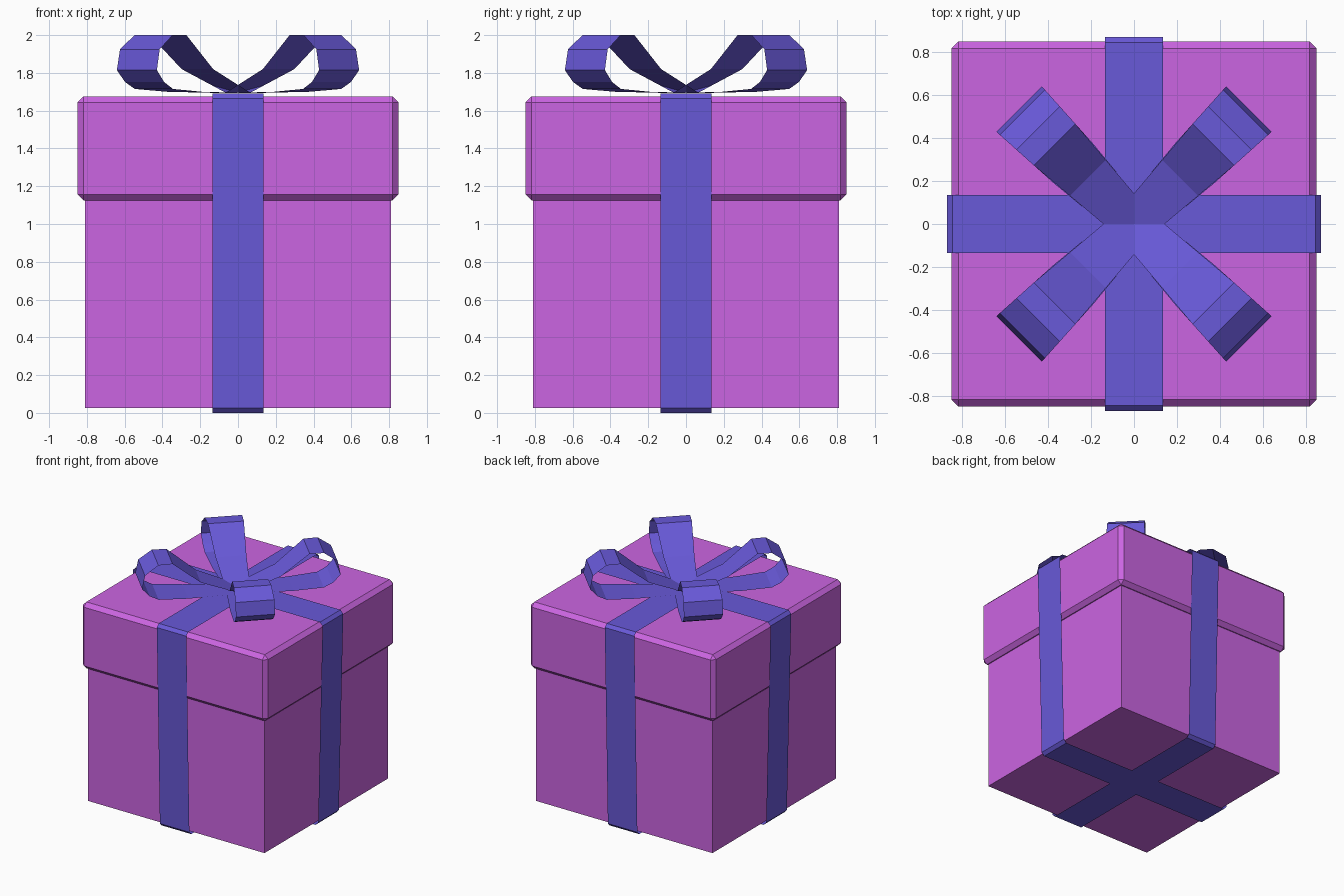
import bpy, bmesh, math
from mathutils import Matrix

if "Cube" in bpy.data.objects:
    bpy.data.objects.remove(bpy.data.objects["Cube"])


def material(name, color):
    m = bpy.data.materials.new(name)
    m.diffuse_color = color
    m.use_nodes = True
    m.node_tree.nodes["Principled BSDF"].inputs["Base Color"].default_value = m.diffuse_color
    return m


PAPER = material("pink_paper", (0.60, 0.13, 0.76, 1))
RIBBON = material("blue_ribbon", (0.14, 0.10, 0.69, 1))


def add_object(name, bm, mat):
    mesh = bpy.data.meshes.new(name)
    bm.to_mesh(mesh)
    bm.free()
    mesh.materials.append(mat)
    obj = bpy.data.objects.new(name, mesh)
    bpy.context.collection.objects.link(obj)
    return obj


def chamfered_box(name, half, z0, z1, chamfer, bottom_only=False):
    bm = bmesh.new()
    bmesh.ops.create_cube(bm, size=1)
    for v in bm.verts:
        v.co = (v.co.x * 2 * half, v.co.y * 2 * half, z0 if v.co.z < 0 else z1)
    edges = [e for e in bm.edges
             if not bottom_only or all(v.co.z == z0 for v in e.verts)]
    bmesh.ops.bevel(bm, geom=edges, offset=chamfer, segments=1,
                    profile=0.5, affect='EDGES')
    bmesh.ops.recalc_face_normals(bm, faces=bm.faces)
    return add_object(name, bm, PAPER)


def ribbon(name, profile, angle, closed=False):
    """Thin strip along (distance, height, half width) points, turned about z."""
    bm = bmesh.new()
    rows = [(bm.verts.new((r, -w, z)), bm.verts.new((r, w, z)))
            for r, z, w in profile]
    pairs = list(zip(rows, rows[1:]))
    if closed:
        pairs.append((rows[-1], rows[0]))
    for (a, b), (c, d) in pairs:
        bm.faces.new((a, c, d, b))
    bmesh.ops.rotate(bm, verts=bm.verts, cent=(0, 0, 0),
                     matrix=Matrix.Rotation(math.radians(angle), 3, 'Z'))
    return add_object(name, bm, RIBBON)


# Box and overhanging lid
chamfered_box("box_body", 0.81, 0.025, 1.15, 0.03, bottom_only=True)
chamfered_box("box_lid", 0.85, 1.125, 1.675, 0.032)

# Two straps wrapped all the way round, leaning in slightly towards the base
side = [(0.805, 0.0), (0.83, 0.025), (0.87, 1.665), (0.845, 1.69)]
strap = side + [(-r, z) for r, z in reversed(side)]
strap = [(r, z, 0.135) for r, z in reversed(strap)]
for name, angle in (("strap_side_to_side", 0), ("strap_front_to_back", 90)):
    ribbon(name, strap, angle, closed=True)

# Four diagonal bow loops, narrowing towards the knot
loop = [(0.0, 1.695), (0.304, 1.82), (0.523, 2.0), (0.632, 2.0),
        (0.735, 1.925), (0.757, 1.815), (0.70, 1.752), (0.63, 1.715),
        (0.40, 1.70), (0.0, 1.693)]
loop = [(r, z, 0.092 + 0.085 * r if r < 0.4 else 0.108 + 0.055 * r)
        for r, z in loop]
for i in range(4):
    ribbon(f"bow_loop_{i + 1}", loop, 45 + 90 * i)
